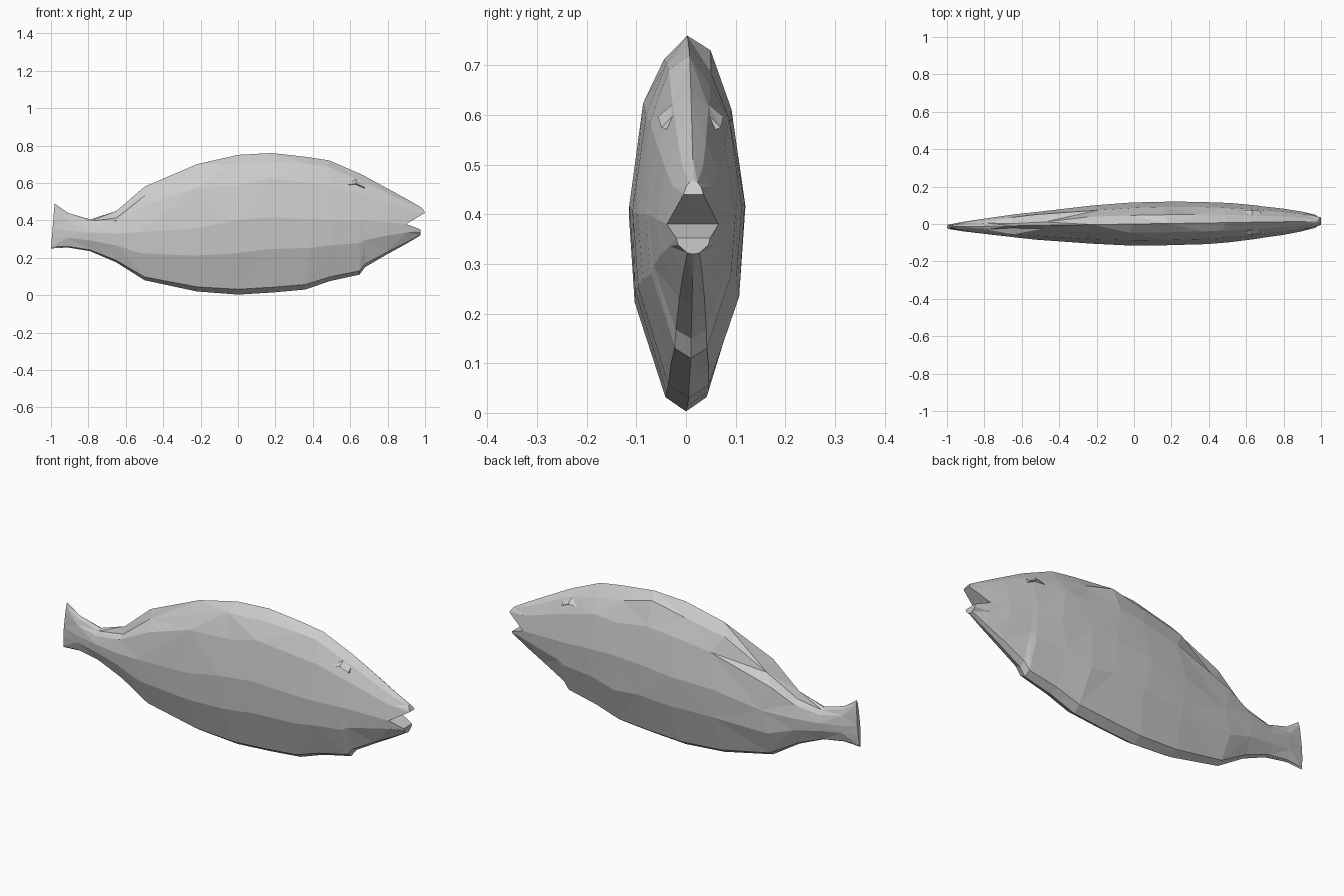
import bpy
import bmesh
import random
from mathutils import Vector

random.seed(4)
old = bpy.data.objects.get("Cube")
if old:
    bpy.data.objects.remove(old, do_unlink=True)

grey = bpy.data.materials.new("plain grey")
grey.use_nodes = True
colour = (0.6, 0.6, 0.6, 1)
grey.diffuse_color = colour
grey.node_tree.nodes["Principled BSDF"].inputs["Base Color"].default_value = colour

# Half cross-section as (share of half width, share of height from the widest line)
UPPER = [(0, 1), (0.4, 0.86), (0.76, 0.56), (1, 0)]
LOWER = [(0.9, -0.42), (0.36, -0.93), (0, -1)]


def section(x, top, bottom, width, mid, jitter=0.0):
    """Closed ring of points: down the left flank, up the right one."""
    half = UPPER + LOWER
    outline = half + [(-w, t) for w, t in reversed(half[1:-1])]
    ring = []
    for w, t in outline:
        z = mid + t * ((top - mid) if t > 0 else (mid - bottom))
        dx = dz = 0
        if 0 < abs(t) < 0.9 or abs(w) == 1:
            dx = random.uniform(-jitter, jitter)
            dz = random.uniform(-jitter, jitter) * 0.6
        ring.append(Vector((x + dx, 0.015 * x + w * width, z + dz)))
    return ring


def build(name, rings, cap_start=False, cap_end=False):
    """Faceted skin over rings of equal length."""
    bm = bmesh.new()
    rows = [[bm.verts.new(p) for p in ring] for ring in rings]
    n = len(rows[0])
    for i, (a, b) in enumerate(zip(rows, rows[1:])):
        for j in range(n):
            k = (j + 1) % n
            if (i + j) % 2:
                tris = [(a[j], a[k], b[k]), (a[j], b[k], b[j])]
            else:
                tris = [(a[j], a[k], b[j]), (a[k], b[k], b[j])]
            for tri in tris:
                bm.faces.new(tri)
    if cap_start:
        bm.faces.new(rows[0])
    if cap_end:
        bm.faces.new(rows[-1])
    bmesh.ops.recalc_face_normals(bm, faces=bm.faces[:])
    mesh = bpy.data.meshes.new(name)
    bm.to_mesh(mesh)
    bm.free()
    mesh.materials.append(grey)
    obj = bpy.data.objects.new(name, mesh)
    bpy.context.collection.objects.link(obj)
    return obj


# Body from tail fin to mouth corner: x, top, bottom, half width, widest height
stations = [
    (-1.0, 0.49, 0.25, 0.012, 0.36),
    (-0.91, 0.44, 0.255, 0.026, 0.345),
    (-0.79, 0.405, 0.235, 0.042, 0.335),
    (-0.65, 0.45, 0.175, 0.06, 0.33),
    (-0.5, 0.58, 0.08, 0.076, 0.33),
    (-0.22, 0.7, 0.02, 0.102, 0.37),
    (0, 0.75, 0.003, 0.115, 0.41),
    (0.18, 0.76, 0.014, 0.117, 0.42),
    (0.36, 0.74, 0.03, 0.113, 0.41),
    (0.49, 0.72, 0.075, 0.105, 0.4),
    (0.65, 0.65, 0.11, 0.09, 0.4),
    (0.68, 0.635, 0.15, 0.085, 0.4),
    (0.8, 0.57, 0.22, 0.07, 0.39),
    (0.9, 0.515, 0.275, 0.052, 0.38),
]
rings = [section(*s, jitter=0.03 if -0.6 < s[0] < 0.5 else 0) for s in stations]
for p in rings[0]:
    p.x += (p.z - 0.25) * 0.08          # slanted trailing edge of the tail fin
for ring in rings[3:5]:
    for p, side in ((ring[1], 1), (ring[-1], -1)):
        p.y -= side * 0.012             # pinched ridge above the tail
        p.z -= 0.02
build("fish_body", rings, cap_start=True)

# Jaws: each continues one half of the last body ring to a blunt lip
mouth = rings[-1]
upper_tip = section(1.0, 0.468, 0.4, 0.02, 0.44)
lower_tip = section(0.975, 0.4, 0.32, 0.034, 0.352)
for p in upper_tip:
    p.x -= max(0, p.z - 0.445) * 0.8
upper_half = [9, 10, 11, 0, 1, 2, 3]
lower_half = [3, 4, 5, 6, 7, 8, 9]
for name, tip, half in (("upper_jaw", upper_tip, upper_half),
                        ("lower_jaw", lower_tip, lower_half)):
    build(name, [[mouth[i] for i in half], [tip[i] for i in half]], cap_end=True)

# Small brow ridge on each side of the head
for name, side in (("left_brow", 1), ("right_brow", -1)):
    brow = []
    for x, z, out in ((0.57, 0.587, 0.06), (0.63, 0.597, 0.066), (0.675, 0.575, 0.06)):
        y = 0.015 * x
        brow.append([Vector((x, y + side * 0.03, z + 0.03)),
                     Vector((x, y + side * out, z)),
                     Vector((x, y + side * 0.03, z - 0.012))])
    build(name, brow, cap_start=True, cap_end=True)
